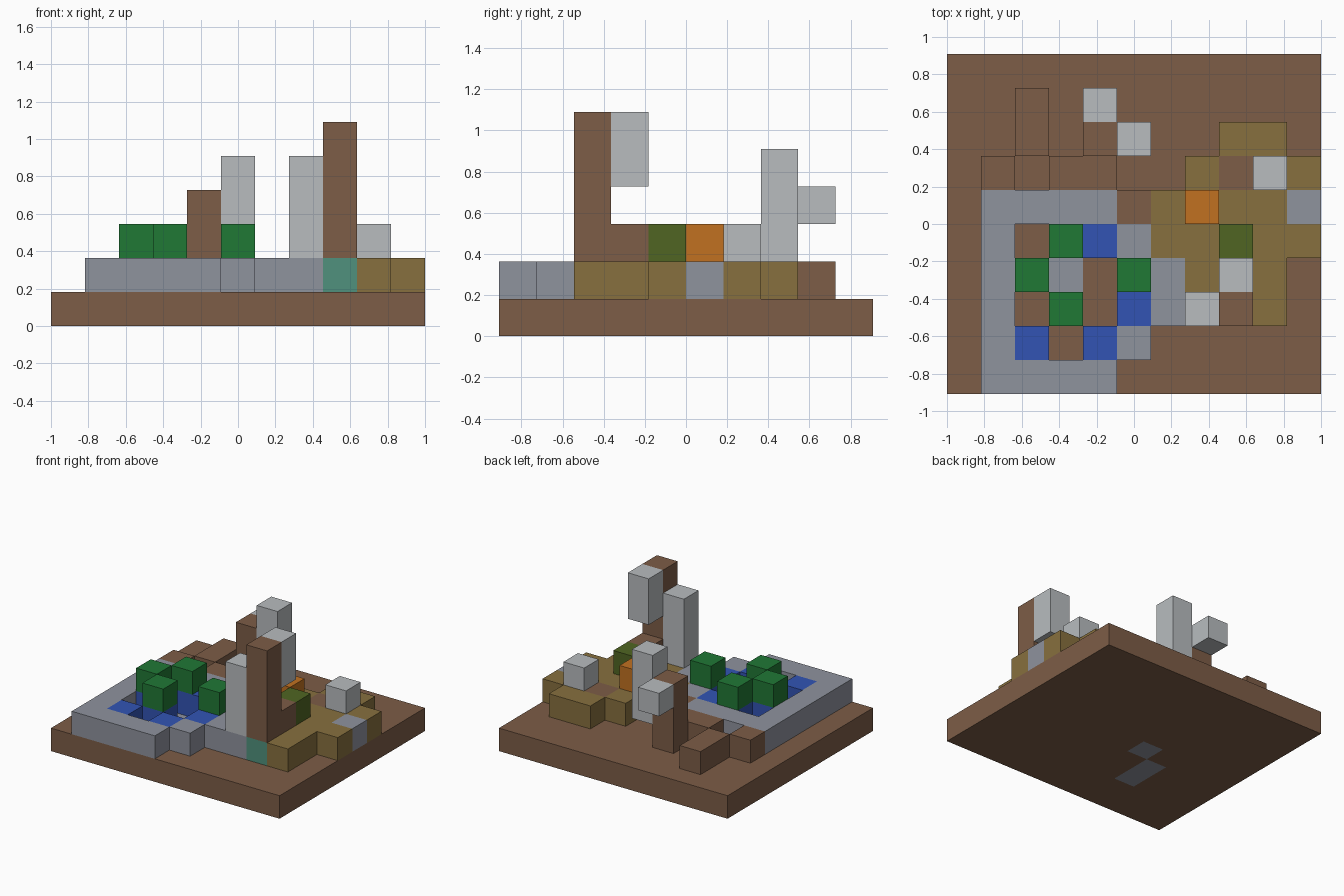
import bpy, bmesh
from mathutils import Vector

if "Cube" in bpy.data.objects:
    bpy.data.objects.remove(bpy.data.objects["Cube"], do_unlink=True)

COLS, ROWS = 11, 10
S = 2 / COLS  # block size


def material(name, rgb):
    lin = [((c / 255 + 0.055) / 1.055) ** 2.4 for c in rgb] + [1]
    m = bpy.data.materials.new(name)
    m.use_nodes = True
    m.diffuse_color = lin
    m.node_tree.nodes["Principled BSDF"].inputs["Base Color"].default_value = lin
    m.node_tree.nodes["Principled BSDF"].inputs["Roughness"].default_value = 0.9
    return m


MATS = {
    "N": material("earth brown", (125, 93, 71)),
    "S": material("stone grey", (143, 147, 158)),
    "O": material("olive soil", (135, 112, 62)),
    "W": material("water blue", (50, 84, 180)),
    "T": material("teal", (80, 145, 125)),
    "G": material("leaf green", (32, 120, 53)),
    "D": material("dark moss", (80, 101, 34)),
    "R": material("orange", (193, 113, 33)),
    "L": material("light grey", (184, 188, 191)),
}

# Ground course, back row first; a dot is an empty block
GROUND = """
...........
..N........
..N.N...OO.
.N.NN..ONOO
.SSSSNOOOOS
.S.WWSOOOOO
.SW..WSOOO.
.S.W.WSSTO.
.SW.WS.....
.SSSS......
""".split()
GROUND_NAMES = {"N": "earth_blocks", "S": "stone_rim", "O": "olive_terrace",
                "W": "pond_water", "T": "teal_block"}

blocks = {}  # (column, row, level) -> (part, colour)


def fill(part, colour, i, j, low, high):
    for k in range(low, high + 1):
        blocks[i, j, k] = (part, colour)


# Base slab with a few stone blocks under the pond
for i in range(COLS):
    for j in range(ROWS):
        fill("base_slab", "N", i, j, 0, 0)
for i, j in ((4, 4), (3, 3), (3, 2)):
    fill("pond_bed", "S", i, j, 0, 0)

# Ground course
for r, row in enumerate(GROUND):
    for i, c in enumerate(row):
        if c != ".":
            fill(GROUND_NAMES[c], c, i, ROWS - 1 - r, 1, 1)

# Bushes over the pond
for i, j in ((3, 4), (2, 3), (5, 3), (3, 2)):
    fill("bushes", "G", i, j, 2, 2)

# Front tower with hanging block
fill("front_tower", "N", 8, 2, 2, 5)
fill("front_tower", "N", 8, 3, 2, 2)
fill("front_tower_cap", "L", 8, 3, 4, 5)
fill("front_pillar", "L", 7, 2, 2, 4)

# Rear post with pillar and ledge
fill("rear_post", "N", 4, 7, 2, 3)
fill("rear_pillar", "L", 5, 7, 2, 4)
fill("rear_ledge", "L", 4, 8, 3, 3)

# Single blocks on the terrace
fill("moss_block", "D", 8, 4, 2, 2)
fill("orange_block", "R", 7, 5, 2, 2)
fill("grey_block", "L", 9, 6, 2, 2)


def build(part):
    """Join the exposed faces of one part's blocks into clean flat panels."""
    bm = bmesh.new()
    colour = None
    for cell, (name, c) in blocks.items():
        if name != part:
            continue
        colour = c
        mid = Vector((cell[0] + 0.5 - COLS / 2, cell[1] + 0.5 - ROWS / 2, cell[2] + 0.5))
        for axis in range(3):
            for sign in (-1, 1):
                side = list(cell)
                side[axis] += sign
                if tuple(side) in blocks:
                    continue
                n, u, v = Vector(), Vector(), Vector()
                n[axis] = sign / 2
                u[(axis + 1) % 3] = 0.5
                v[(axis + 2) % 3] = sign / 2
                ring = (-u - v, u - v, u + v, v - u)
                bm.faces.new([bm.verts.new((mid + n + p) * S) for p in ring])
    bmesh.ops.remove_doubles(bm, verts=bm.verts, dist=0.001)
    bmesh.ops.dissolve_limit(bm, angle_limit=0.02, verts=bm.verts, edges=bm.edges)
    mesh = bpy.data.meshes.new(part)
    bm.to_mesh(mesh)
    bm.free()
    mesh.materials.append(MATS[colour])
    bpy.context.collection.objects.link(bpy.data.objects.new(part, mesh))


for part in sorted({p for p, c in blocks.values()}):
    build(part)
